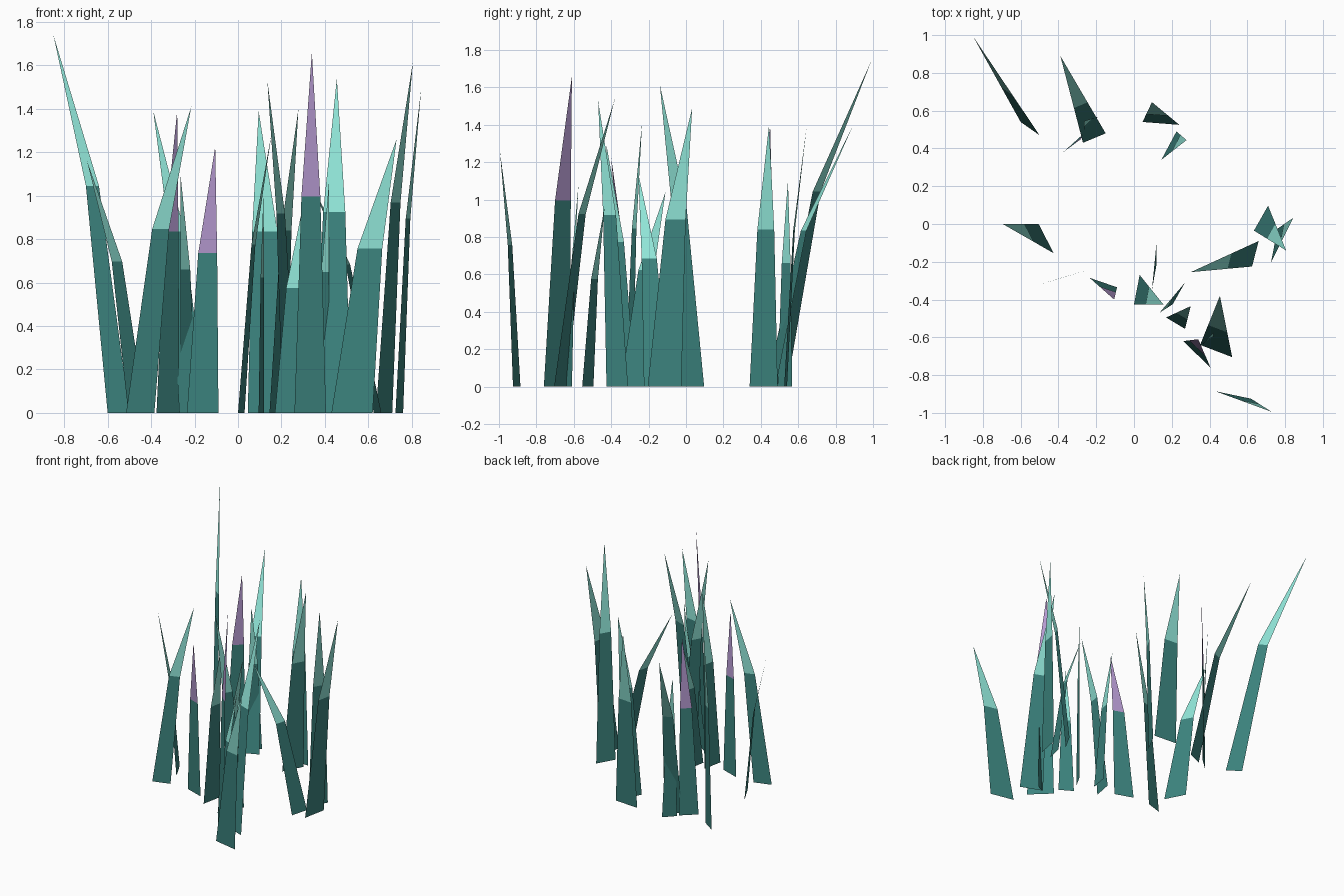
import bpy
from mathutils import Vector


def material(name, color):
    m = bpy.data.materials.new(name)
    m.diffuse_color = (*color, 1)
    return m


stem = material("stem_teal", (0.045, 0.23, 0.21))
tip_teal = material("tip_teal", (0.28, 0.78, 0.68))
tip_violet = material("tip_violet", (0.46, 0.32, 0.63))


def blade(name, tip_mat, lx, ly, rx, ry, tx, ty, h):
    """Flat bent blade: tapered stem up to 60% of the height, then a pointed tip."""
    left, right, tip = Vector((lx, ly, 0)), Vector((rx, ry, 0)), Vector((tx, ty, h))
    base = (left + right) / 2
    half = (right - left) / 2 * 0.6
    bend = base.lerp(tip, 0.4)
    bend.z = 0.6 * h
    mesh = bpy.data.meshes.new(name)
    mesh.from_pydata([left, right, bend + half, bend - half, tip], [],
                     [(0, 1, 2, 3), (3, 2, 4)])
    mesh.materials.append(stem)
    mesh.materials.append(tip_mat)
    mesh.polygons[1].material_index = 1
    bpy.context.collection.objects.link(bpy.data.objects.new(name, mesh))


# base left x, y, base right x, y, tip x, y, height
teal_blades = [
    (-0.60, 0.54, -0.50, 0.47, -0.85, 0.99, 1.74),
    (-0.27, 0.43, -0.15, 0.48, -0.39, 0.89, 1.39),
    (-0.265, 0.49, -0.19, 0.568, -0.265, 0.545, 1.10),
    (-0.505, 0.0, -0.425, -0.155, -0.695, 0.0, 1.16),
    (-0.515, -0.325, -0.385, -0.285, -0.215, -0.235, 1.41),
    (0.0, -0.425, 0.03, -0.27, 0.155, -0.425, 1.29),
    (0.205, -0.425, 0.27, -0.31, 0.135, -0.47, 1.53),
    (0.145, 0.34, 0.225, 0.49, 0.278, 0.444, 1.40),
    (0.045, 0.54, 0.24, 0.525, 0.095, 0.645, 1.39),
    (0.095, -0.35, 0.12, -0.21, 0.118, -0.11, 1.04),
    (0.17, -0.495, 0.27, -0.555, 0.30, -0.435, 0.96),
    (0.35, -0.64, 0.52, -0.705, 0.455, -0.38, 1.54),
    (0.36, -0.64, 0.42, -0.61, 0.42, -0.575, 1.08),
    (0.625, -0.225, 0.66, -0.09, 0.30, -0.255, 1.14),
    (0.43, -0.885, 0.62, -0.925, 0.73, -0.995, 1.26),
    (0.635, -0.035, 0.71, 0.097, 0.805, -0.14, 1.615),
    (0.725, -0.205, 0.76, -0.025, 0.843, 0.033, 1.49),
]
violet_blades = [
    (-0.375, 0.38, -0.27, 0.475, -0.28, 0.45, 1.39),
    (-0.235, -0.285, -0.09, -0.335, -0.105, -0.40, 1.225),
    (0.26, -0.62, 0.405, -0.76, 0.34, -0.61, 1.66),
]

# Grass clump
for i, b in enumerate(teal_blades):
    blade(f"teal_blade_{i + 1}", tip_teal, *b)
for i, b in enumerate(violet_blades):
    blade(f"violet_blade_{i + 1}", tip_violet, *b)
